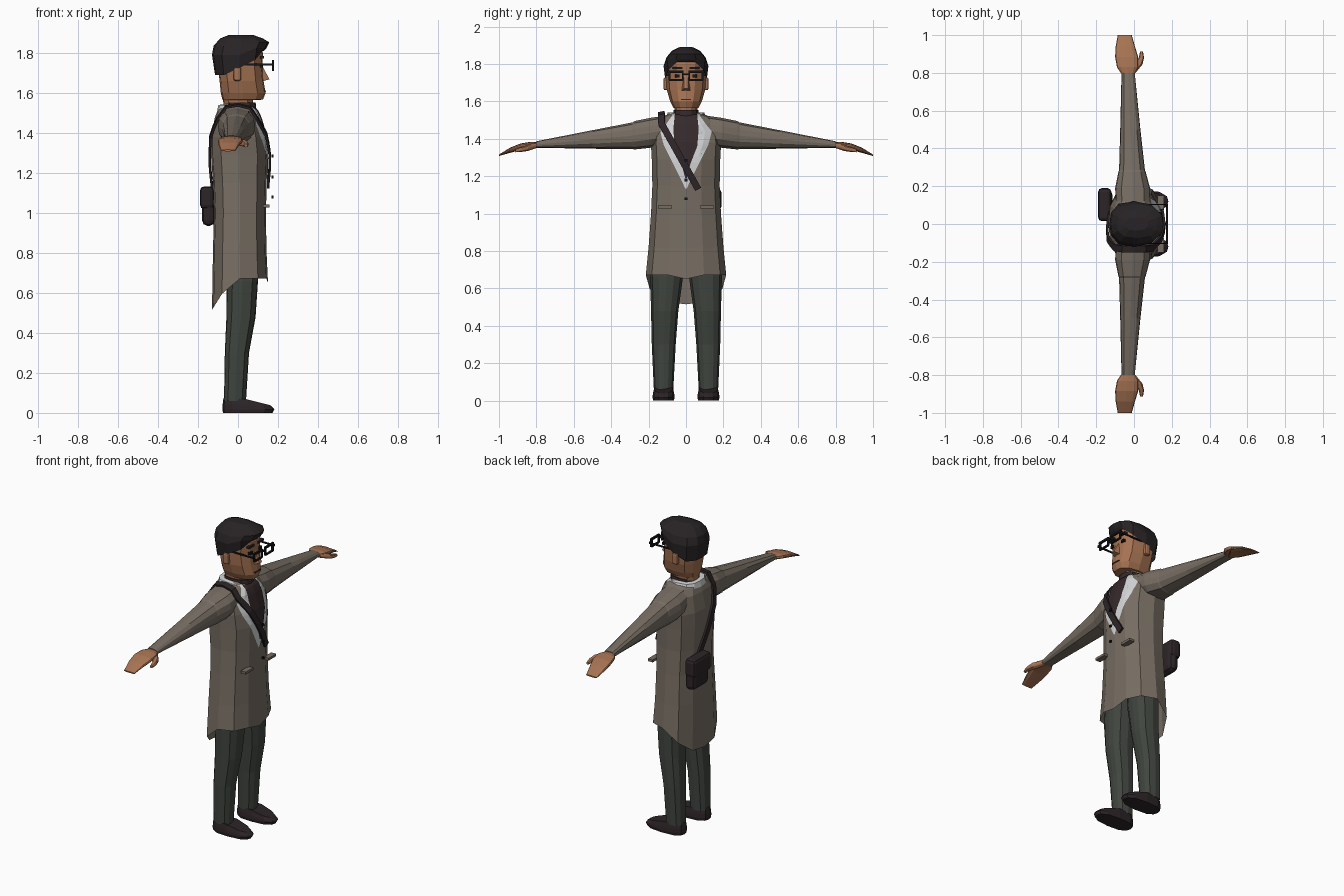
import bpy, bmesh, math
from mathutils import Vector
from mathutils.bvhtree import BVHTree

if "Cube" in bpy.data.objects:
    bpy.data.objects.remove(bpy.data.objects["Cube"])


def mat(name, *c):
    m = bpy.data.materials.new(name)
    m.diffuse_color = (*c, 1)
    m.use_nodes = True
    m.node_tree.nodes["Principled BSDF"].inputs["Base Color"].default_value = m.diffuse_color
    return m


COAT = mat("coat taupe", .185, .155, .125)
PANTS = mat("trouser grey green", .052, .06, .05)
SKIN = mat("skin tan", .38, .17, .085)
HAIR = mat("hair black brown", .021, .017, .018)
LEATHER = mat("leather dark", .026, .018, .02)
WHITE = mat("lapel white", .66, .67, .68)
SHIRT = mat("shirt maroon", .036, .022, .024)
BLACK = mat("frame black", .008, .008, .009)


def mesh(name, verts, faces, m):
    me = bpy.data.meshes.new(name)
    me.from_pydata([tuple(v) for v in verts], [], faces)
    bm = bmesh.new()
    bm.from_mesh(me)
    bmesh.ops.recalc_face_normals(bm, faces=bm.faces)
    bm.to_mesh(me)
    bm.free()
    me.materials.append(m)
    ob = bpy.data.objects.new(name, me)
    bpy.context.collection.objects.link(ob)
    return ob


HALF = [(1, 0), (.97, .45), (.82, .85), (.5, 1), (.18, .9), (.03, .5), (0, 0)]
LOOP = HALF + [(t, -y) for t, y in HALF[-2:0:-1]]


def ring(b, f, w, z, cy=0.0):
    """Twelve-sided section from x=b to x=f, half width w, z a number or rule."""
    pts = []
    for t, y in LOOP:
        x = b + (f - b) * t
        pts.append((x, cy + y * w, z(x, y) if callable(z) else z))
    return pts


def loft(name, rings, m, caps=(True, True)):
    n = len(rings[0])
    verts = [p for r in rings for p in r]
    faces = [(i * n + j, i * n + (j + 1) % n, (i + 1) * n + (j + 1) % n, (i + 1) * n + j)
             for i in range(len(rings) - 1) for j in range(n)]
    if caps[0]:
        faces.append(tuple(range(n))[::-1])
    if caps[1]:
        faces.append(tuple(range(len(verts) - n, len(verts))))
    return mesh(name, verts, faces, m)


def box(name, lo, hi, m, bevel=0):
    v = [(x, y, z) for x in (lo[0], hi[0]) for y in (lo[1], hi[1]) for z in (lo[2], hi[2])]
    ob = mesh(name, v, [(0, 1, 3, 2), (4, 6, 7, 5), (0, 4, 5, 1), (2, 3, 7, 6),
                        (0, 2, 6, 4), (1, 5, 7, 3)], m)
    if bevel:
        b = ob.modifiers.new("bevel", "BEVEL")
        b.width, b.segments = bevel, 2
    return ob


# Long coat, hem dropping to a tail at the back
def hem(x, y):
    return .65 if x > .145 else min(.672, .515 + 1.6 * (x + .13))


coat = loft("coat", [ring(-.13, .15, .215, hem), ring(-.125, .142, .2, .82),
                     ring(-.12, .14, .187, 1.0), ring(-.125, .143, .18, 1.15),
                     ring(-.135, .148, .183, 1.29), ring(-.135, .138, .188, 1.38),
                     ring(-.115, .108, .175, 1.48), ring(-.10, .09, .13, 1.517),
                     ring(-.075, .065, .075, 1.54)], COAT, (False, True))
tree = BVHTree.FromPolygons([v.co for v in coat.data.vertices],
                            [p.vertices[:] for p in coat.data.polygons])


def on_coat(y, z, side, off):
    hit = tree.ray_cast(Vector((side, y, z)), Vector((-side, 0, 0)))[0]
    return Vector(((hit.x if hit else 0) + side * off, y, z))


# Panels lying on the chest: rows of (z, half width)
def panel(name, rows, m, off):
    fine = []
    for (z0, w0), (z1, w1) in zip(rows, rows[1:]):
        fine += [(z0 + (z1 - z0) * k / 4, w0 + (w1 - w0) * k / 4) for k in range(4)]
    fine.append(rows[-1])
    c = 9
    v = [on_coat(w * (2 * k / (c - 1) - 1), z, 1, off) for z, w in fine for k in range(c)]
    f = [(i * c + k, i * c + k + 1, i * c + c + k + 1, i * c + c + k)
         for i in range(len(fine) - 1) for k in range(c - 1)]
    return mesh(name, v, f, m)


panel("lapels", [(1.135, .004), (1.24, .055), (1.37, .12), (1.44, .138), (1.48, .105),
                 (1.53, .07)], WHITE, .004)
panel("shirt_front", [(1.19, .004), (1.27, .025), (1.36, .06), (1.45, .068), (1.53, .06)],
      SHIRT, .009)

# Collar around the neck, and the shirt neck inside it
def slope(top):
    return lambda x, y: top - .2 * max(0, x)


loft("collar", [ring(-.105, .085, .11, slope(1.505)), ring(-.098, .085, .098, slope(1.54)),
                ring(-.075, .078, .075, slope(1.542))], WHITE, (False, False))
loft("shirt_neck", [ring(-.07, .095, .07, 1.49), ring(-.07, .088, .067, 1.553)], SHIRT)


# Arms, hands, legs and shoes on both sides
def arm_ring(y, s, b, f, z0, z1):
    return [(x, s * y, v) for x, u, v in
            [(p[0], 0, (z0 + z1) / 2 + p[1]) for p in ring(b, f, (z1 - z0) / 2, 0)]]


for s, tag in ((1, "left"), (-1, "right")):
    loft(tag + "_sleeve", [arm_ring(y, s, *a) for y, a in (
        (.10, (-.095, .085, 1.37, 1.525)), (.19, (-.10, .085, 1.352, 1.512)),
        (.275, (-.083, .062, 1.343, 1.495)), (.285, (-.079, .058, 1.345, 1.488)),
        (.50, (-.073, .034, 1.347, 1.446)), (.80, (-.066, .004, 1.352, 1.387)))], COAT)
    loft(tag + "_hand", [arm_ring(y, s, *a) for y, a in (
        (.785, (-.06, -.002, 1.356, 1.382)), (.83, (-.09, .022, 1.35, 1.384)),
        (.885, (-.1, .022, 1.34, 1.375)), (.94, (-.097, .005, 1.325, 1.353)),
        (1.0, (-.086, -.012, 1.308, 1.316)))], SKIN)
    loft(tag + "_thumb", [arm_ring(y, s, *a) for y, a in (
        (.80, (-.03, .008, 1.35, 1.375)), (.845, (.0, .045, 1.335, 1.368)),
        (.88, (.025, .053, 1.33, 1.356)), (.912, (.032, .048, 1.328, 1.344)))], SKIN)
    loft(tag + "_trouser", [ring(-.07, .04, .052, .06, s * .12),
                            ring(-.066, .055, .064, .3, s * .119),
                            ring(-.058, .088, .073, .48, s * .114),
                            ring(-.056, .1, .088, .66, s * .104),
                            ring(-.07, .1, .09, .85, s * .09)], PANTS)
    loft(tag + "_shoe", [ring(-.075, .172, .055, 0, s * .12),
                         ring(-.078, .182, .059, .018, s * .12),
                         ring(-.077, .178, .057, lambda x, y: .042 - .1 * max(0, x), s * .12),
                         ring(-.073, .16, .05,
                              lambda x, y: .074 - .25 * max(0, x - .02), s * .12)], LEATHER)

# Head and neck
loft("head", [ring(-.065, .07, .055, 1.48), ring(-.075, .075, .062, 1.565),
              ring(-.078, .125, .068, 1.566), ring(-.086, .138, .085, 1.6),
              ring(-.092, .128, .102, 1.66), ring(-.1, .122, .108, 1.73),
              ring(-.1, .125, .106, 1.8), ring(-.07, .1, .08, 1.85)], SKIN)
mesh("nose", [(.122, .011, 1.735), (.122, -.011, 1.735), (.122, .024, 1.658),
              (.122, -.024, 1.658), (.157, .012, 1.668), (.157, -.012, 1.668)],
     [(0, 1, 5, 4), (0, 4, 2), (1, 3, 5), (2, 4, 5, 3), (0, 2, 3, 1)], SKIN)
box("mouth", (.13, -.028, 1.607), (.139, .028, 1.613), SHIRT)


# Swept hair: low at the nape, notched by the sideburns, high over the brow
def hairline(x, y):
    if x > .07:
        return 1.81 if abs(y) < .6 else 1.765
    return 1.725 if x > -.06 else 1.69


loft("hair", [ring(-.115, .13, .112, hairline), ring(-.13, .143, .12, lambda x, y: 1.79 if x < .07 else 1.825),
              ring(-.122, .156, .105, lambda x, y: 1.835 if x < .1 else 1.853),
              ring(-.09, .125, .074, 1.872), ring(-.045, .075, .035, 1.89)],
     HAIR, (False, True))

# Ears, brows, eyes and glasses
for s, tag in ((1, "left"), (-1, "right")):
    box(tag + "_ear", (-.022, min(s * .09, s * .121), 1.66),
        (.016, max(s * .09, s * .121), 1.728), SKIN, .01)

    def sbox(name, x, y, z, m):
        ys = sorted((s * y[0], s * y[1]))
        box(tag + name, (x[0], ys[0], z[0]), (x[1], ys[1], z[1]), m)

    sbox("_brow", (.11, .129), (.02, .072), (1.772, 1.784), HAIR)
    sbox("_eye", (.11, .126), (.034, .058), (1.727, 1.743), BLACK)
    sbox("_rim_top", (.17, .181), (.013, .098), (1.753, 1.765), BLACK)
    sbox("_rim_bottom", (.17, .181), (.017, .09), (1.71, 1.719), BLACK)
    sbox("_rim_inner", (.17, .181), (.013, .022), (1.712, 1.76), BLACK)
    sbox("_rim_outer", (.17, .181), (.084, .094), (1.712, 1.76), BLACK)
    sbox("_temple", (.0, .178), (.1, .107), (1.737, 1.746), BLACK)
    sbox("_hinge", (.17, .179), (.09, .107), (1.736, 1.75), BLACK)
    # Pocket flaps
    sbox("_pocket", (.125, .158), (.075, .15), (1.028, 1.043), COAT)
box("glasses_bridge", (.17, -.016, 1.742), (.179, .016, 1.75), BLACK)

# Front buttons
for i, z in enumerate((1.285, 1.18, 1.08)):
    box("button_%d" % i, (.168, -.007, z - .007), (.178, .007, z + .007), BLACK)


# Shoulder strap: across the chest, over the shoulder, down the back to the bag
def mix(a, b, n):
    return [tuple(p + (q - p) * k / n for p, q in zip(a, b)) for k in range(n + 1)]


path = [(on_coat(y, z, 1, .014), Vector((1, 0, 0))) for y, z in mix((.065, 1.13), (-.13, 1.48), 8)]
path += [(Vector((x, -.132, z)), Vector((0, -.2, 1))) for x, z in
         ((.06, 1.525), (0, 1.54), (-.06, 1.53))]
path += [(on_coat(y, z, -1, .01), Vector((-1, 0, 0))) for y, z in mix((-.125, 1.47), (.06, 1.1), 8)]
sv = []
for i, (p, n) in enumerate(path):
    t = path[min(i + 1, len(path) - 1)][0] - path[max(i - 1, 0)][0]
    d = t.cross(n).normalized() * .018
    sv += [p + d, p - d]
strap = mesh("bag_strap", sv, [(2 * i, 2 * i + 1, 2 * i + 3, 2 * i + 2)
                               for i in range(len(path) - 1)], LEATHER)
sol = strap.modifiers.new("thickness", "SOLIDIFY")
sol.thickness, sol.offset = .012, 0

# Bag on the back with its flap
box("bag", (-.18, .02, .935), (-.115, .185, 1.115), LEATHER, .028)
box("bag_flap", (-.19, .015, 1.02), (-.12, .19, 1.132), LEATHER, .02)
